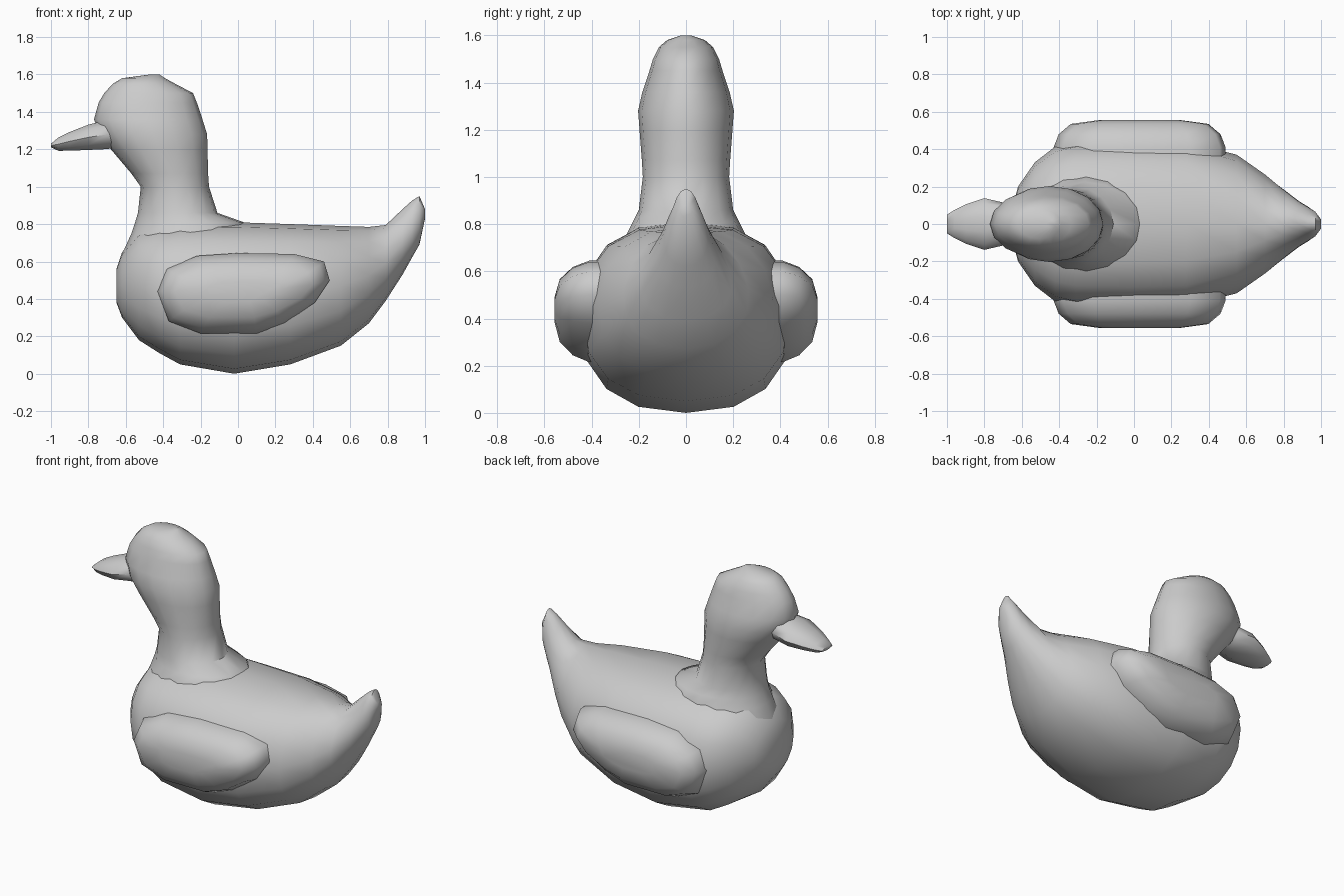
import bpy, bmesh
from math import pi, cos, sin, radians
from mathutils import Vector


def skin(name, rings, angle=50):
    """Bridge equal-length closed rings, cap both ends, shade smooth."""
    bm = bmesh.new()
    loops = [[bm.verts.new(p) for p in r] for r in rings]
    n = len(loops[0])
    for a, b in zip(loops, loops[1:]):
        for i in range(n):
            j = (i + 1) % n
            bm.faces.new((a[i], a[j], b[j], b[i]))
    bm.faces.new(loops[0])
    bm.faces.new(loops[-1])
    bmesh.ops.recalc_face_normals(bm, faces=bm.faces)
    me = bpy.data.meshes.new(name)
    bm.to_mesh(me)
    bm.free()
    ob = bpy.data.objects.new(name, me)
    bpy.context.collection.objects.link(ob)
    bpy.ops.object.select_all(action='DESELECT')
    ob.select_set(True)
    bpy.context.view_layer.objects.active = ob
    bpy.ops.object.shade_smooth_by_angle(angle=radians(angle))
    return ob


def oval(n, power=2.0):
    """Unit superellipse points."""
    e = 2 / power
    pts = []
    for i in range(n):
        c, s = cos(2 * pi * i / n), sin(2 * pi * i / n)
        pts.append((abs(c) ** e * (1 if c > 0 else -1),
                    abs(s) ** e * (1 if s > 0 else -1)))
    return pts


def upright_ring(x, lo, hi, w, power=2.0, pinch=0.0, n=16):
    """Ring in the YZ plane; pinch narrows its top."""
    return [Vector((x, w * c * (1 - pinch * s), (lo + hi) / 2 + (hi - lo) / 2 * s))
            for c, s in oval(n, power)]


def flat_ring(z, x0, x1, w, n=16):
    """Ring in the XY plane."""
    return [Vector(((x0 + x1) / 2 + (x1 - x0) / 2 * c, w * s, z)) for c, s in oval(n)]


# Body and upturned tail: x, bottom, top, half width, power, pinch
body = [
    (-0.65, 0.38, 0.56, 0.09, 2, 0),
    (-0.62, 0.30, 0.65, 0.20, 2, 0),
    (-0.53, 0.18, 0.76, 0.33, 2.2, 0),
    (-0.42, 0.11, 0.79, 0.415, 2.3, 0),
    (-0.31, 0.05, 0.81, 0.44, 2.4, 0),
    (-0.02, 0.00, 0.81, 0.45, 2.4, 0),
    (0.28, 0.05, 0.80, 0.44, 2.4, 0),
    (0.55, 0.15, 0.79, 0.37, 2.2, 0.05),
    (0.70, 0.27, 0.785, 0.265, 2, 0.15),
    (0.79, 0.39, 0.795, 0.19, 2, 0.25),
    (0.88, 0.53, 0.88, 0.12, 2, 0.3),
    (0.93, 0.62, 0.925, 0.09, 2, 0.3),
    (0.97, 0.69, 0.95, 0.065, 2, 0.2),
    (1.00, 0.83, 0.88, 0.025, 2, 0),
]
skin("body", [upright_ring(*r) for r in body])

# Neck and head: z, front x, back x, half width
neck = [
    (0.55, -0.64, 0.08, 0.26),
    (0.65, -0.615, 0.08, 0.28),
    (0.75, -0.57, 0.06, 0.255),
    (0.81, -0.55, 0.03, 0.225),
    (0.86, -0.535, -0.11, 0.20),
    (1.00, -0.52, -0.155, 0.183),
    (1.07, -0.57, -0.16, 0.187),
    (1.20, -0.68, -0.163, 0.197),
    (1.28, -0.74, -0.165, 0.203),
    (1.36, -0.77, -0.19, 0.185),
    (1.45, -0.745, -0.22, 0.155),
    (1.50, -0.715, -0.24, 0.14),
    (1.55, -0.67, -0.335, 0.115),
    (1.58, -0.62, -0.39, 0.08),
    (1.60, -0.47, -0.42, 0.02),
]
skin("neck_and_head", [flat_ring(*r) for r in neck])

# Beak: x, bottom, top, half width
beak = [
    (-0.62, 1.21, 1.36, 0.09),
    (-0.70, 1.197, 1.36, 0.115),
    (-0.80, 1.193, 1.335, 0.138),
    (-0.90, 1.19, 1.295, 0.105),
    (-0.96, 1.19, 1.265, 0.075),
    (-1.00, 1.21, 1.23, 0.05),
]
skin("beak", [upright_ring(*r, n=10) for r in beak])

# Wings: one outline, stepped outward with a rounded edge, mirrored in y
outline = [(-0.43, 0.44), (-0.38, 0.56), (-0.22, 0.63), (0, 0.645), (0.30, 0.64),
           (0.46, 0.60), (0.49, 0.50), (0.41, 0.38), (0.25, 0.27), (0.10, 0.215),
           (-0.20, 0.215), (-0.37, 0.28)]
steps = [(0.30, 1, 1), (0.41, 1, 1), (0.48, 0.94, 0.87),
         (0.535, 0.80, 0.62), (0.557, 0.45, 0.25)]
for side, label in ((-1, "right"), (1, "left")):
    rings = [[Vector((0.03 + (x - 0.03) * sx, side * y, 0.44 + (z - 0.44) * sz))
              for x, z in outline] for y, sx, sz in steps]
    skin("wing_" + label, rings, 60)
